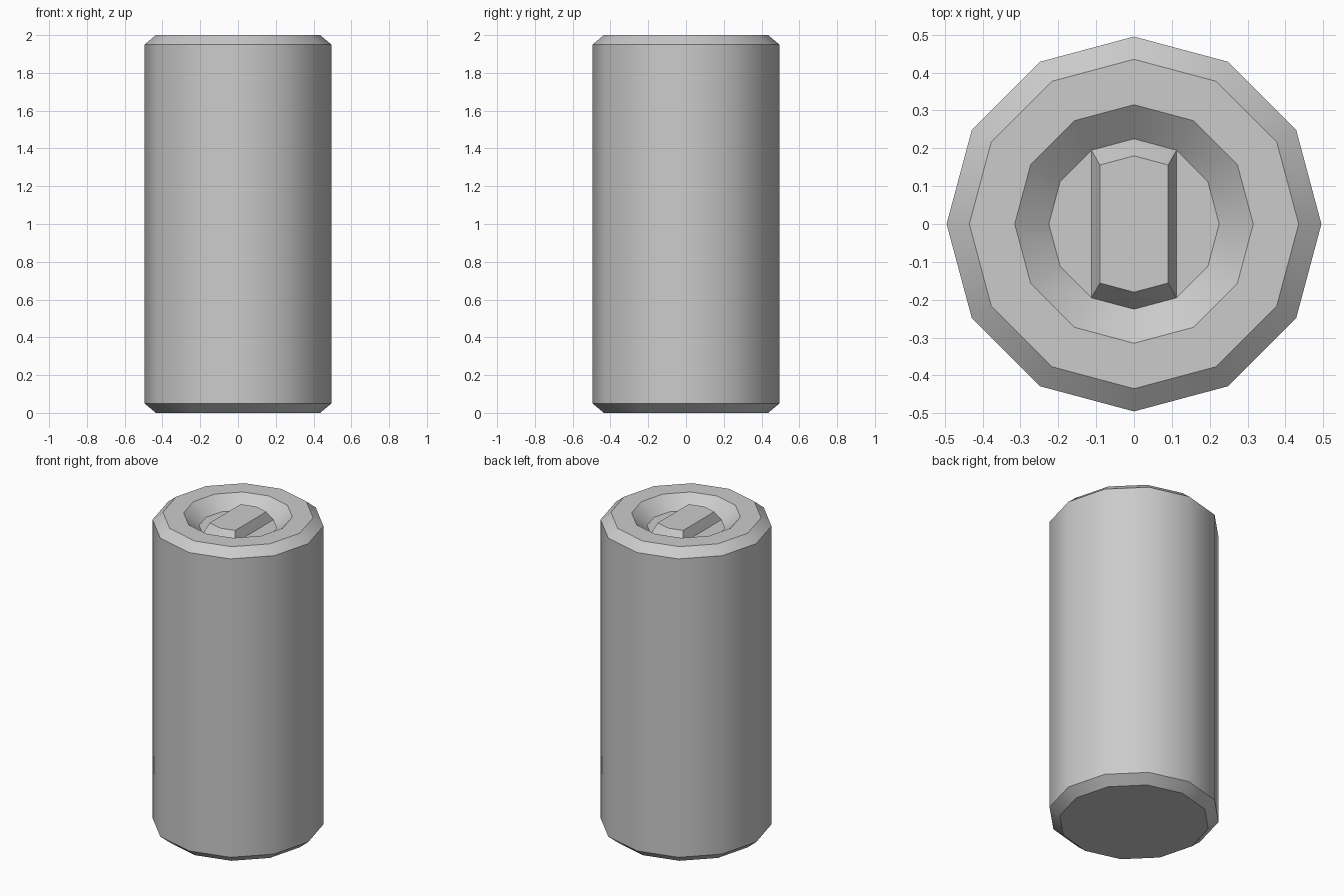
import bpy, bmesh
from math import cos, sin, pi, radians

if "Cube" in bpy.data.objects:
    bpy.data.objects.remove(bpy.data.objects["Cube"])

SIDES = 12
bm = bmesh.new()


def ring(r, z, ids=range(SIDES)):
    return [bm.verts.new((r * cos(2 * pi * i / SIDES), r * sin(2 * pi * i / SIDES), z)) for i in ids]


def bridge(a, b):
    n = len(a)
    for i in range(n):
        j = (i + 1) % n
        bm.faces.new((a[i], a[j], b[j], b[i]))


# Chamfered body, flat rim and sloped recess: (radius, height)
profile = [(0.435, 0), (0.495, 0.05), (0.495, 1.95), (0.435, 2.0), (0.315, 2.0), (0.225, 1.925)]
rings = [ring(r, z) for r, z in profile]
bm.faces.new(rings[0][::-1])
for lower, upper in zip(rings, rings[1:]):
    bridge(lower, upper)

# Recess floor on either side of the raised bar
floor = rings[-1]
for ids in ((10, 11, 0, 1, 2), (4, 5, 6, 7, 8)):
    bm.faces.new([floor[i] for i in ids])

# Raised tapered bar across the recess
bar_ids = (2, 3, 4, 8, 9, 10)
bar_top = ring(0.18, 1.985, bar_ids)
bridge([floor[i] for i in bar_ids], bar_top)
bm.faces.new(bar_top)

bmesh.ops.recalc_face_normals(bm, faces=bm.faces[:])
mesh = bpy.data.meshes.new("slotted_cylinder")
bm.to_mesh(mesh)
bm.free()
obj = bpy.data.objects.new("slotted_cylinder", mesh)
bpy.context.collection.objects.link(obj)

# Smooth around the sides, sharp at chamfers
bpy.context.view_layer.objects.active = obj
obj.select_set(True)
bpy.ops.object.shade_smooth_by_angle(angle=radians(33))
